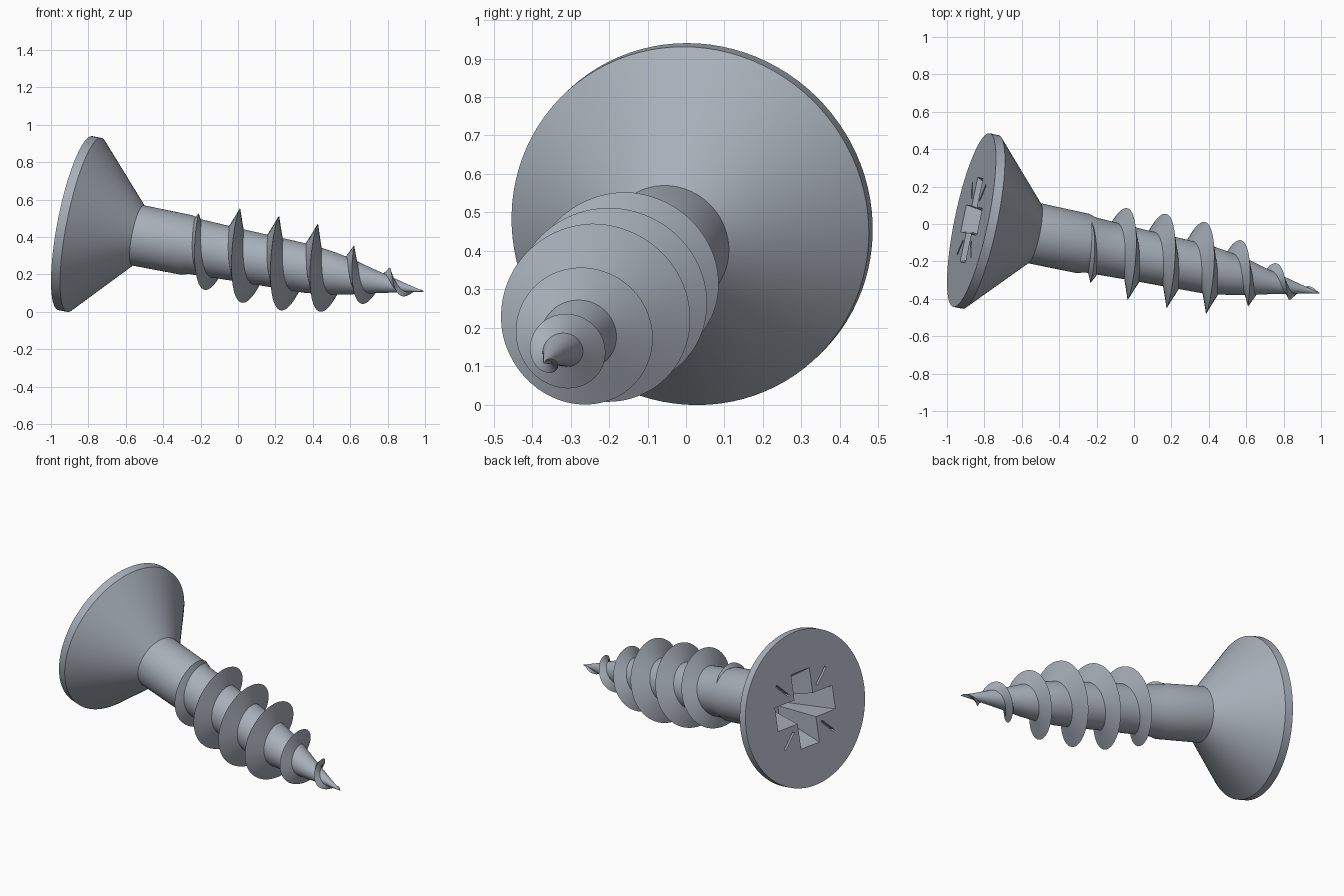
import bpy, bmesh, math
from mathutils import Matrix, Vector

cube = bpy.data.objects.get("Cube")
if cube:
    bpy.data.objects.remove(cube, do_unlink=True)

# Frame: local x runs along the screw from head to tip
axis = Vector((0.961, -0.2016, -0.1886)).normalized()
side = Vector((-axis.y, axis.x, 0)).normalized()
up = axis.cross(side)
frame = Matrix((axis, side, up)).transposed().to_4x4()
frame.translation = (-0.869, 0.021, 0.4745)

steel = bpy.data.materials.new("steel grey")
steel.use_nodes = True
colour = (0.39, 0.43, 0.485, 1)
steel.diffuse_color = colour
steel.node_tree.nodes["Principled BSDF"].inputs["Base Color"].default_value = colour

SEG = 96
PITCH = 0.2165
CORE = [(0, 0.474), (0.05, 0.474), (0.348, 0.164), (0.62, 0.162), (0.66, 0.15),
        (0.9, 0.141), (1.3, 0.13), (1.42, 0.115), (1.53, 0.095), (1.63, 0.07),
        (1.74, 0.045), (1.84, 0.022), (1.935, 0.002)]
CREST = [(0.6, 0.15), (0.66, 0.183), (0.717, 0.203), (0.78, 0.224), (0.865, 0.246),
         (1.3, 0.246), (1.36, 0.232), (1.448, 0.195), (1.53, 0.166), (1.617, 0.13),
         (1.73, 0.09), (1.84, 0.045), (1.925, 0.008)]


def radius_at(table, s):
    for (s0, r0), (s1, r1) in zip(table, table[1:]):
        if s <= s1:
            return r0 + (r1 - r0) * max(0, s - s0) / (s1 - s0)
    return table[-1][1]


def ring_point(s, r, angle):
    return (s, r * math.cos(angle), r * math.sin(angle))


def finish(bm, name):
    bmesh.ops.recalc_face_normals(bm, faces=bm.faces[:])
    mesh = bpy.data.meshes.new(name)
    bm.to_mesh(mesh)
    bm.free()
    mesh.materials.append(steel)
    obj = bpy.data.objects.new(name, mesh)
    bpy.context.collection.objects.link(obj)
    obj.matrix_world = frame
    return obj


def smooth(obj, degrees):
    bpy.ops.object.select_all(action='DESELECT')
    obj.select_set(True)
    bpy.context.view_layer.objects.active = obj
    bpy.ops.object.shade_smooth_by_angle(angle=math.radians(degrees))


def bridge(bm, rows, closed):
    n = len(rows[0])
    for a, b in zip(rows, rows[1:]):
        for i in range(n if closed else n - 1):
            j = (i + 1) % n
            bm.faces.new((a[i], a[j], b[j], b[i]))


# Head, shank and tapering core turned as one profile
bm = bmesh.new()
rows = [[bm.verts.new(ring_point(s, r, 2 * math.pi * i / SEG)) for i in range(SEG)]
        for s, r in CORE]
bridge(bm, rows, True)
bm.faces.new(rows[0])
bm.faces.new(rows[-1])
body = finish(bm, "head_and_shank")

# Driver recess cutter: tapered cross with four thin diagonal slits
bm = bmesh.new()
ARM, HALF = 0.235, 0.075
outline = []
for k in range(4):
    turn = Matrix.Rotation(k * math.pi / 2, 3, 'X')
    for y, z in ((ARM, -HALF), (ARM, HALF), (HALF, HALF)):
        outline.append(turn @ Vector((0, y, z)))
layers = []
for depth, scale in ((-0.03, 1.04), (0.28, 0.42)):
    layers.append([bm.verts.new((depth, p.y * scale, p.z * scale)) for p in outline])
bridge(bm, layers, True)
for layer in layers:
    bm.faces.new(layer)
for k in range(4):
    turn = Matrix.Rotation(math.pi / 4 + k * math.pi / 2, 4, 'X')
    place = turn @ Matrix.Translation((0, 0.22, 0)) @ Matrix.Diagonal((0.06, 0.12, 0.014, 1))
    bmesh.ops.create_cube(bm, size=1, matrix=place)
cutter = finish(bm, "recess_cutter")
cutter.hide_render = True

cut = body.modifiers.new("recess", 'BOOLEAN')
cut.operation = 'DIFFERENCE'
cut.solver = 'EXACT'
cut.object = cutter
bpy.context.view_layer.update()
bpy.context.view_layer.objects.active = body
body.select_set(True)
bpy.ops.object.modifier_apply(modifier=cut.name)
bpy.data.objects.remove(cutter, do_unlink=True)
smooth(body, 25)

# Right-handed helical thread with a sharp triangular section
bm = bmesh.new()
start, end = CREST[0][0], CREST[-1][0]
steps = int((end - start) / PITCH * SEG)
rows = []
for i in range(steps + 1):
    s = start + (end - start) * i / steps
    angle = math.pi / 2 + 2 * math.pi * (s - 1.084) / PITCH
    crest = radius_at(CREST, s)
    root = radius_at(CORE, s)
    width = 0.012 + 0.3 * max(0, crest - root)
    rows.append([bm.verts.new(ring_point(s + offset, r, angle)) for offset, r in
                 ((-width, max(0.001, root - 0.006)), (0, crest),
                  (width, max(0.001, radius_at(CORE, s + width) - 0.006)))])
bridge(bm, rows, True)
bm.faces.new(rows[0])
bm.faces.new(rows[-1])
thread = finish(bm, "thread")
smooth(thread, 40)
